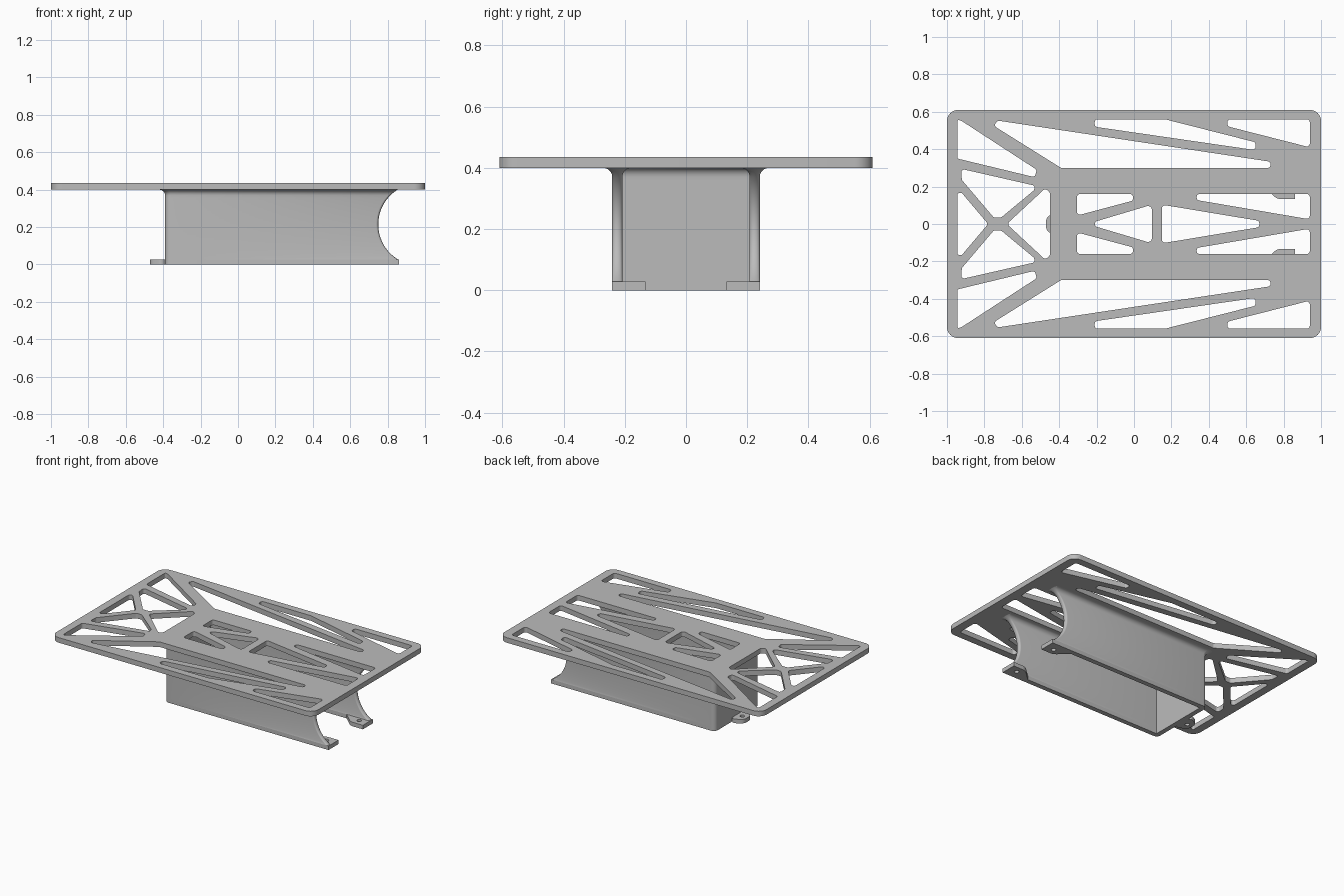
import bpy, bmesh
from math import sin, cos, tan, pi, sqrt
from mathutils import Vector

if "Cube" in bpy.data.objects:
    bpy.data.objects.remove(bpy.data.objects["Cube"], do_unlink=True)

grey = bpy.data.materials.new("plain_grey")
grey.use_nodes = True
GREY = (0.5, 0.5, 0.5, 1)
grey.diffuse_color = GREY
grey.node_tree.nodes["Principled BSDF"].inputs["Base Color"].default_value = GREY


def rounded(points, radius, steps=5):
    """Round every corner of a closed outline."""
    pts = [Vector(p) for p in points]
    out = []
    for i, p in enumerate(pts):
        a, b = pts[i - 1] - p, pts[(i + 1) % len(pts)] - p
        half = a.angle(b) / 2
        t = min(radius / tan(half), 0.48 * a.length, 0.48 * b.length)
        r = t * tan(half)
        u, v = a.normalized(), b.normalized()
        centre = p + (u + v).normalized() * (r / sin(half))
        start, end = p + u * t - centre, p + v * t - centre
        sweep = start.angle(end)
        for k in range(steps + 1):
            f = k / steps
            w = (start * sin((1 - f) * sweep) + end * sin(f * sweep)) / sin(sweep)
            out.append(centre + w)
    return out


def circle(x, y, r, n=20):
    return [(x + r * cos(2 * pi * i / n), y + r * sin(2 * pi * i / n)) for i in range(n)]


def flip(points):
    return [(x, -y) for x, y in points]


def finish(name, bm):
    mesh = bpy.data.meshes.new(name)
    bmesh.ops.recalc_face_normals(bm, faces=bm.faces)
    bm.to_mesh(mesh)
    bm.free()
    mesh.materials.append(grey)
    obj = bpy.data.objects.new(name, mesh)
    bpy.context.collection.objects.link(obj)
    bpy.ops.object.select_all(action="DESELECT")
    obj.select_set(True)
    bpy.context.view_layer.objects.active = obj
    bpy.ops.object.shade_smooth_by_angle(angle=0.6)
    return obj


def slab(name, outlines, z0, z1):
    """Flat sheet: the first outline is the rim, the rest are holes."""
    curve = bpy.data.curves.new(name + "_outline", "CURVE")
    curve.dimensions = "2D"
    curve.fill_mode = "BOTH"
    curve.extrude = (z1 - z0) / 2
    for line in outlines:
        s = curve.splines.new("POLY")
        s.points.add(len(line) - 1)
        for p, q in zip(s.points, line):
            p.co = (q[0], q[1], 0, 1)
        s.use_cyclic_u = True
    helper = bpy.data.objects.new(name + "_outline", curve)
    bpy.context.collection.objects.link(helper)
    mesh = bpy.data.meshes.new_from_object(
        helper.evaluated_get(bpy.context.evaluated_depsgraph_get()))
    bm = bmesh.new()
    bm.from_mesh(mesh)
    bpy.data.objects.remove(helper)
    bpy.data.curves.remove(curve)
    bpy.data.meshes.remove(mesh)
    bmesh.ops.remove_doubles(bm, verts=bm.verts, dist=1e-5)
    bmesh.ops.translate(bm, verts=bm.verts, vec=(0, 0, (z0 + z1) / 2))
    return finish(name, bm)


# Top plate with its lattice of cut-outs
PLATE_Z, TOP_Z = 0.40, 0.435
side_holes = [
    [(-.945, .56), (-.92, .55), (-.52, .29), (-.53, .25), (-.945, .35)],
    [(-.925, .295), (-.53, .205), (-.535, .18), (-.71, .035), (-.75, .035), (-.92, .235)],
    [(-.75, .525), (-.39, .30), (.73, .30), (.73, .333), (-.73, .553)],
    [(-.21, .56), (.165, .56), (.65, .437), (.65, .395), (-.21, .52)],
    [(.50, .56), (.94, .56), (.94, .41), (.50, .522)],
    [(-.305, .16), (-.005, .16), (-.005, .125), (-.305, .045)],
    [(.335, .16), (.94, .16), (.94, .025), (.335, .128)],
]
middle_holes = [
    [(-.945, .195), (-.78, 0), (-.945, -.195)],
    [(-.68, 0), (-.475, .19), (-.45, .17), (-.45, -.17), (-.475, -.19)],
    [(-.25, 0), (.075, .097), (.095, .09), (.095, -.09), (.075, -.097)],
    [(.15, .103), (.67, .017), (.67, -.017), (.15, -.103)],
]
rim = rounded([(-1, -.61), (1, -.61), (1, .61), (-1, .61)], 0.06, 8)
holes = [rounded(h, 0.016) for h in side_holes + [flip(h) for h in side_holes] + middle_holes]
slab("top_plate", [rim] + holes, PLATE_Z, TOP_Z)

# Three-sided skirt under the plate, stacked from U-shaped rings
OUT_Y, IN_Y, BACK_X, END_X, LIP = 0.241, 0.208, -0.39, 0.86, 0.028
FILLET, CORNER, ROUND = 0.03, 0.03, 0.012
ARC_R, ARC_X, ARC_Z = 0.219, 0.969, 0.214


def ring(z, lip):
    over = max(0, min(z, PLATE_Z) - (PLATE_Z - FILLET))
    flare = FILLET - sqrt(max(0, FILLET ** 2 - over ** 2))
    end = END_X
    if not lip:
        end = min(END_X, ARC_X - sqrt(max(0, ARC_R ** 2 - (z - ARC_Z) ** 2)))
    oy, iy = OUT_Y + flare, IN_Y - flare
    bx, ix = BACK_X - flare, BACK_X + 0.033 + flare
    half = []
    # inner corner, rounded wall end, then outer corner
    half.append((ix, iy))
    for k in range(9):
        a = -pi / 2 + pi * k / 8
        x = end if lip else end - ROUND * (1 - cos(a))
        half.append((x, (oy + iy) / 2 + (oy - iy) / 2 * sin(a)))
    for k in range(7):
        a = pi / 2 + pi / 2 * k / 6
        half.append((bx + CORNER + CORNER * cos(a), oy - CORNER + CORNER * sin(a)))
    return half + flip(half)[::-1]


bm = bmesh.new()
levels = [(0, True), (LIP, True)]
levels += [(LIP + (PLATE_Z - FILLET - LIP) * i / 24, False) for i in range(25)]
levels += [(PLATE_Z - FILLET + FILLET * sin(pi / 2 * i / 6), False) for i in range(1, 7)]
levels.append((PLATE_Z + 0.002, False))
rings = [[bm.verts.new((x, y, z)) for x, y in ring(z, lip)] for z, lip in levels]
n = len(rings[0])
for low, high in zip(rings, rings[1:]):
    for i in range(n):
        j = (i + 1) % n
        bm.faces.new((low[i], low[j], high[j], high[i]))
bm.faces.new(rings[0])
bmesh.ops.remove_doubles(bm, verts=bm.verts, dist=1e-5)
finish("skirt", bm)

# Screw tabs along the bottom edge
end_tab = rounded([(-.47, -.035), (-.47, .035), (-.385, .085), (-.385, -.085)], 0.035, 8)
slab("end_tab", [end_tab, circle(-.43, 0, .015)], 0, LIP)

side_tab = [(.86, .133), (.765, .133), (.68, .212), (.86, .212)]
for name, f in (("left_tab", lambda p: p), ("right_tab", flip)):
    corner = rounded(side_tab, 0.06, 8)
    outline = [side_tab[0]] + [tuple(p) for p in corner[9:18]] + side_tab[2:]
    slab(name, [f(outline), f(circle(.80, .178, .015))], 0, LIP)
